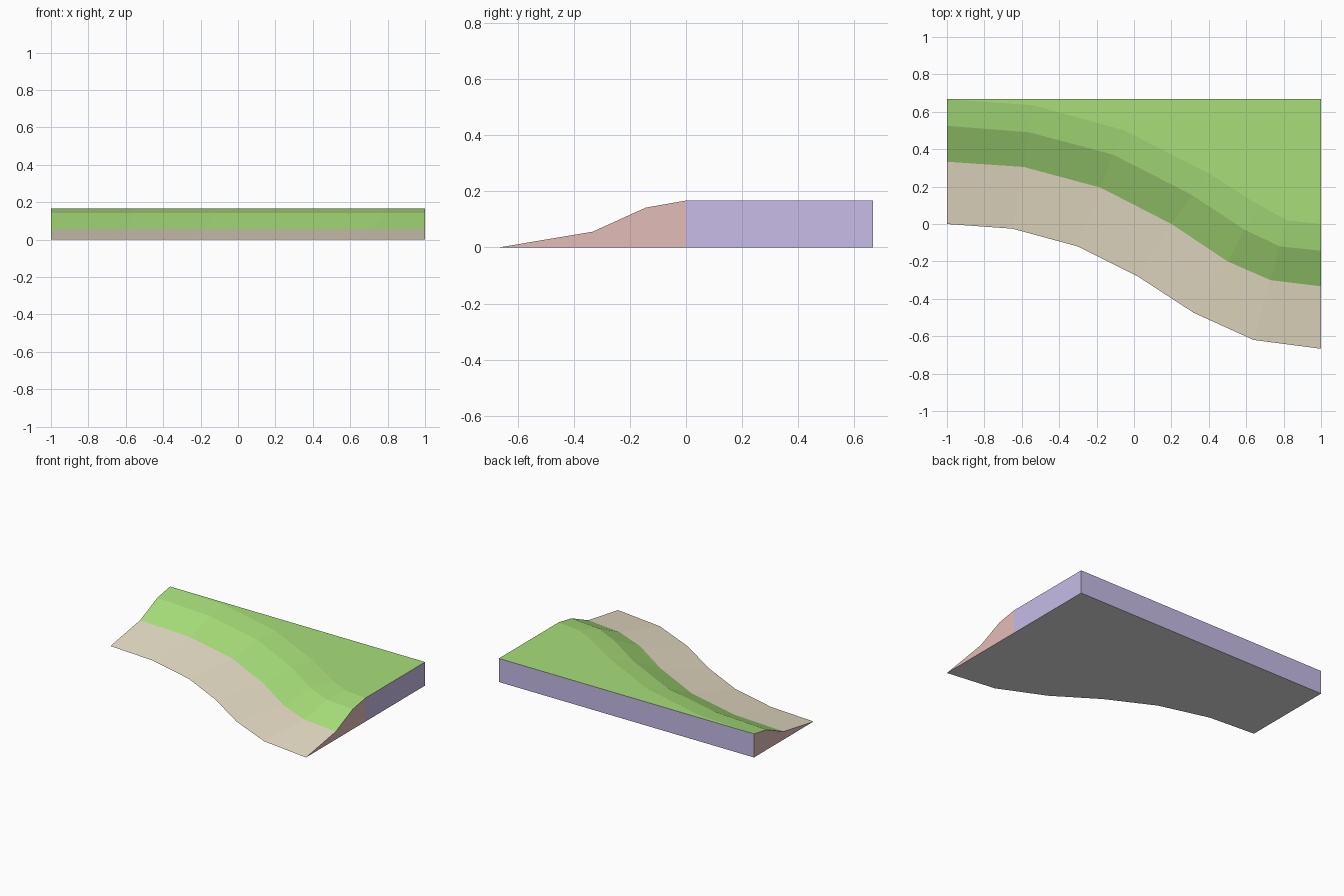
import bpy
import bmesh

if "Cube" in bpy.data.objects:
    bpy.data.objects.remove(bpy.data.objects["Cube"], do_unlink=True)


def linear(c):
    c /= 255
    return c / 12.92 if c <= 0.04045 else ((c + 0.055) / 1.055) ** 2.4


def make_material(name, rgb):
    mat = bpy.data.materials.new(name)
    mat.use_nodes = True
    color = [linear(c) for c in rgb] + [1]
    mat.diffuse_color = color
    bsdf = next(n for n in mat.node_tree.nodes if n.type == "BSDF_PRINCIPLED")
    bsdf.inputs["Base Color"].default_value = color
    return mat


SAND, GRASS, PINK, LAVENDER, GREY = range(5)
materials = [
    make_material("sand", (231, 222, 198)),
    make_material("grass_green", (168, 223, 121)),
    make_material("slope_side_pink", (227, 188, 185)),
    make_material("block_side_lavender", (199, 188, 231)),
    make_material("underside_grey", (225, 225, 225)),
]

# Contour lines of the bank: height, then x, y along the bend
BACK, TOP = 0.667, 0.167
contours = [
    (0.0, [(-1, 0), (-.65, -.025), (-.3, -.12), (.02, -.28), (.32, -.475), (.64, -.62), (1, -BACK)]),
    (0.056, [(-1, .333), (-.59, .305), (-.18, .195), (.2, 0), (.5, -.2), (.73, -.3), (1, -.333)]),
    (0.142, [(-1, .525), (-.56, .49), (-.11, .37), (.31, .155), (.59, -.03), (.78, -.12), (1, -.143)]),
    (TOP, [(-1, BACK), (-.54, .635), (-.05, .5), (.4, .27), (.67, .1), (.82, .02), (1, 0)]),
]

bm = bmesh.new()
rows = [[bm.verts.new((x, y, z)) for x, y in line] for z, line in contours]


def face(verts, mat):
    bm.faces.new(verts).material_index = mat


# Sloping strips: sandy foot, then grassy bank
for low, high, mat in zip(rows, rows[1:], (SAND, GRASS, GRASS)):
    for i in range(len(low) - 1):
        face([low[i], low[i + 1], high[i + 1], high[i]], mat)

# Corners of the block behind the bank
back_top = bm.verts.new((1, BACK, TOP))
back_low = bm.verts.new((1, BACK, 0))
far_low = bm.verts.new((-1, BACK, 0))
mid_low = bm.verts.new((1, 0, 0))

# Plateau, underside, back and ends
face(rows[-1] + [back_top], GRASS)
face(rows[0] + [mid_low, back_low, far_low], GREY)
face([rows[-1][0], back_top, back_low, far_low], LAVENDER)
face([rows[-1][-1], mid_low, back_low, back_top], LAVENDER)
face([r[-1] for r in rows] + [mid_low], PINK)
face([r[0] for r in rows] + [far_low], PINK)

bmesh.ops.recalc_face_normals(bm, faces=bm.faces)
bmesh.ops.triangulate(bm, faces=[f for f in bm.faces if len(f.verts) > 4])

mesh = bpy.data.meshes.new("curved_bank")
bm.to_mesh(mesh)
bm.free()
for mat in materials:
    mesh.materials.append(mat)
bank = bpy.data.objects.new("curved_bank", mesh)
bpy.context.collection.objects.link(bank)
